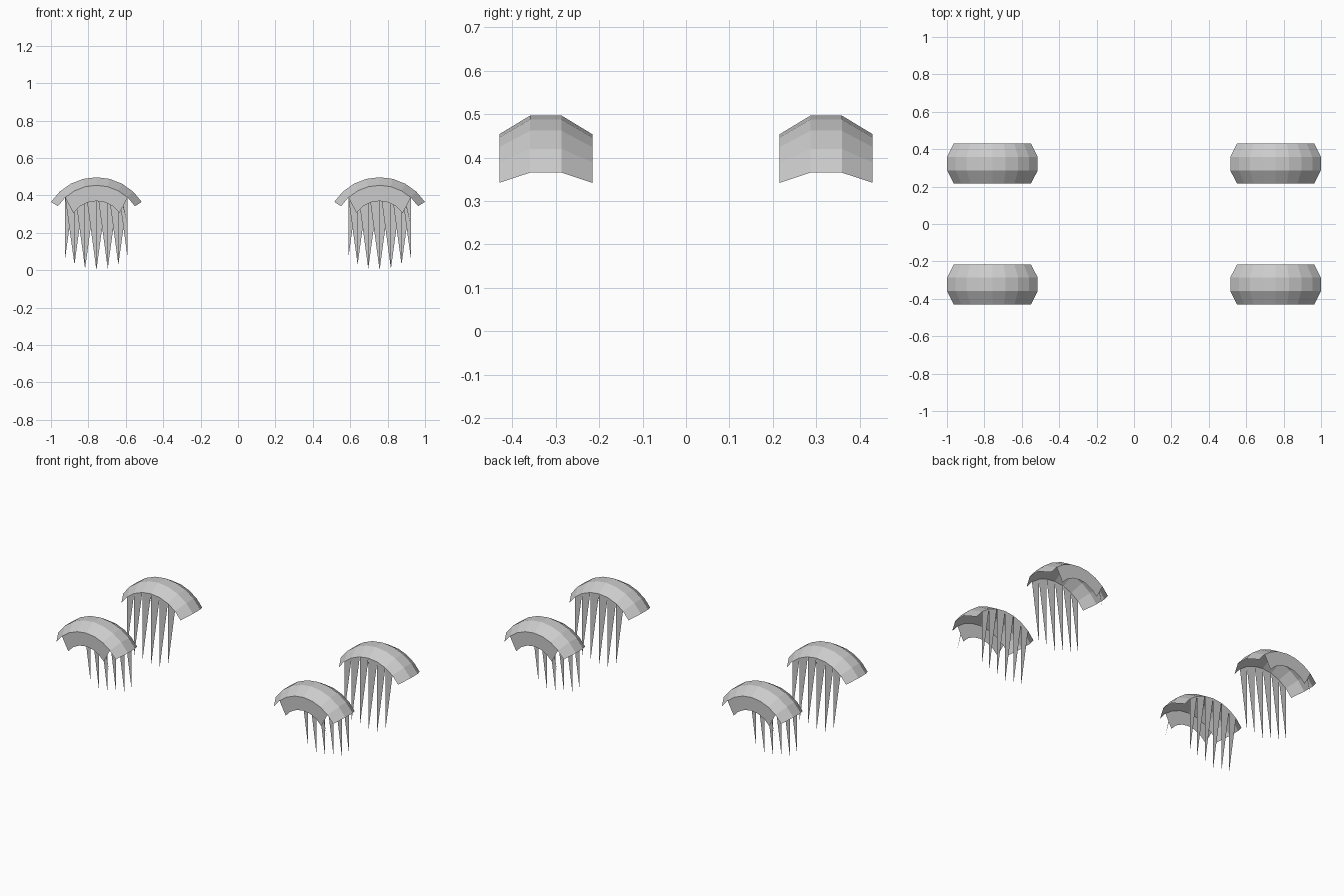
import bpy, bmesh
from math import sin, cos, radians, pi

if "Cube" in bpy.data.objects:
    bpy.data.objects.remove(bpy.data.objects["Cube"])

ARCH_Z = 0.208            # height of the arch centre
R_EDGE, R_CROWN = 0.246, 0.289
HALF, SEGS = 57.0, 8
ANGLES = [radians(-HALF + 2 * HALF * i / SEGS) for i in range(SEGS + 1)]


def arc(bm, y, radius, angles, cz=ARCH_Z):
    return [bm.verts.new((radius * sin(a), y, cz + radius * cos(a))) for a in angles]


def bridge(bm, a, b):
    for i in range(len(a) - 1):
        bm.faces.new((a[i], a[i + 1], b[i + 1], b[i]))


def make(name, bm, x, y, turn):
    mesh = bpy.data.meshes.new(name)
    bmesh.ops.recalc_face_normals(bm, faces=bm.faces)
    bm.to_mesh(mesh)
    bm.free()
    ob = bpy.data.objects.new(name, mesh)
    ob.location = (x, y, 0)
    ob.rotation_euler = (0, 0, turn)
    bpy.context.collection.objects.link(ob)


def fender(tag, x, y, turn):
    # curved shell: bevelled edge, flat crown, bevelled edge
    bm = bmesh.new()
    rows = [arc(bm, yy, r, ANGLES) for yy, r in
            ((-0.107, R_EDGE), (-0.036, R_CROWN), (0.036, R_CROWN), (0.107, R_EDGE))]
    for a, b in zip(rows, rows[1:]):
        bridge(bm, a, b)
    make(tag + "_fender_shell", bm, x, y, turn)

    # outer side wall, with the small sliver hanging at one end
    bm = bmesh.new()
    outer = arc(bm, -0.107, R_EDGE, ANGLES[1:-1])
    inner = arc(bm, -0.107, 0.153, [radians(-54 + 18 * i) for i in range(7)], 0.217)
    bridge(bm, outer, inner)
    sliver = [bm.verts.new((sx, -0.109, sz)) for sx, sz in
              ((0.12, 0.423), (0.135, 0.39), (0.165, 0.25))]
    bm.faces.new(sliver)
    make(tag + "_side_wall", bm, x, y, turn)

    # inner fringe: flat spikes reaching down to a lower arc
    bm = bmesh.new()
    top = arc(bm, 0.107, R_EDGE, ANGLES[1:-1])
    tips = arc(bm, 0.107, -R_EDGE, [-a for a in ANGLES[1:-1]], R_EDGE)
    for i in range(6):
        bm.faces.new((top[i], top[i + 1], tips[i + 1]))
    make(tag + "_fringe", bm, x, y, turn)


for side, x in (("left", -0.757), ("right", 0.757)):
    fender("front_" + side, x, -0.323, 0)
    fender("rear_" + side, x, 0.323, pi)
